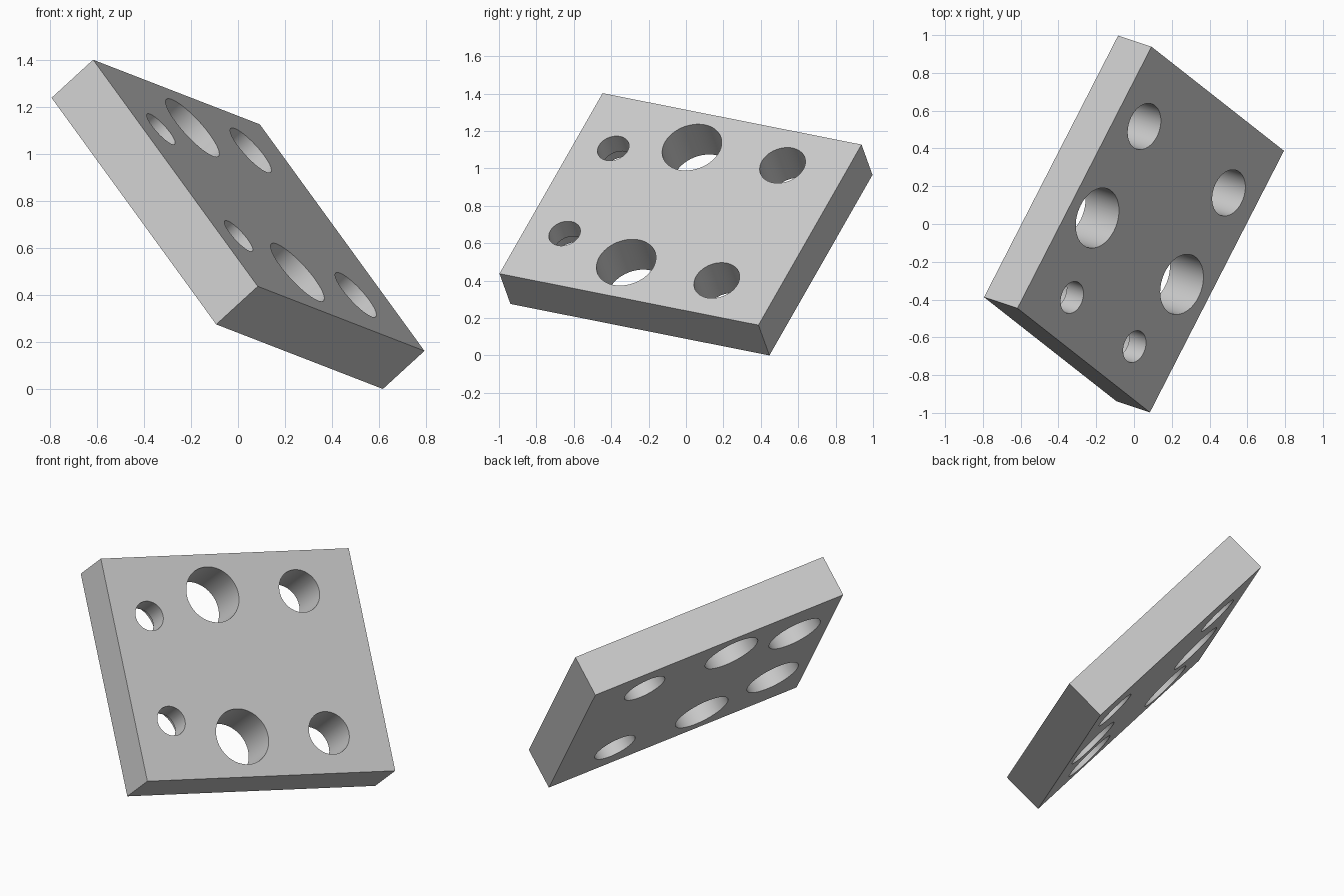
import bpy
import bmesh
from math import radians
from mathutils import Matrix, Vector

cube = bpy.data.objects.get("Cube")
if cube:
    bpy.data.objects.remove(cube, do_unlink=True)

LENGTH, WIDTH, THICK = 1.58, 1.314, 0.247

# Single grey material
grey = bpy.data.materials.new("plain grey")
grey.use_nodes = True
grey.diffuse_color = (0.6, 0.6, 0.6, 1)
grey.node_tree.nodes["Principled BSDF"].inputs["Base Color"].default_value = (0.6, 0.6, 0.6, 1)


def make_object(name, bm):
    mesh = bpy.data.meshes.new(name)
    bm.to_mesh(mesh)
    bm.free()
    mesh.materials.append(grey)
    obj = bpy.data.objects.new(name, mesh)
    bpy.context.collection.objects.link(obj)
    return obj


def make_cutter(name, holes, bottom, top):
    """Cylinders mirrored across the plate's long axis; holes are (x, y, radius)."""
    bm = bmesh.new()
    for x, y, radius in holes:
        for side in (1, -1):
            bmesh.ops.create_cone(
                bm, cap_ends=True, segments=64, radius1=radius, radius2=radius,
                depth=top - bottom,
                matrix=Matrix.Translation((x, side * y, (top + bottom) / 2)))
    obj = make_object(name, bm)
    obj.hide_render = True
    return obj


# Plate
bm = bmesh.new()
bmesh.ops.create_cube(bm, size=1, matrix=Matrix.Diagonal((LENGTH, WIDTH, THICK, 1)))
plate = make_object("drilled_plate", bm)

# Through holes, and wider recesses on the underside of the small pair
cutters = [
    make_cutter("hole_cutter",
                [(-0.559, 0.31, 0.087), (-0.131, 0.419, 0.164), (0.422, 0.419, 0.126)],
                -THICK, THICK),
    make_cutter("recess_cutter", [(-0.559, 0.31, 0.16)], -THICK, 0.0),
]
bpy.context.view_layer.objects.active = plate
for cutter in cutters:
    mod = plate.modifiers.new(cutter.name, 'BOOLEAN')
    mod.operation = 'DIFFERENCE'
    mod.solver = 'EXACT'
    mod.object = cutter
    bpy.ops.object.modifier_apply(modifier=mod.name)
    bpy.data.objects.remove(cutter, do_unlink=True)

# Smooth hole walls, sharp rims
bpy.ops.object.select_all(action='DESELECT')
plate.select_set(True)
bpy.ops.object.shade_smooth_by_angle(angle=radians(30))

# Tilt the plate so it balances on one corner
along = Vector((0.71, 1.385, -0.275)).normalized()
normal = along.cross(Vector((-0.70, 0.555, 0.965))).normalized()
across = normal.cross(along)
tilt = Matrix((along, across, normal)).transposed().to_4x4()
plate.data.transform(tilt)
lowest = min(v.co.z for v in plate.data.vertices)
plate.data.transform(Matrix.Translation((0, 0, -lowest)))
